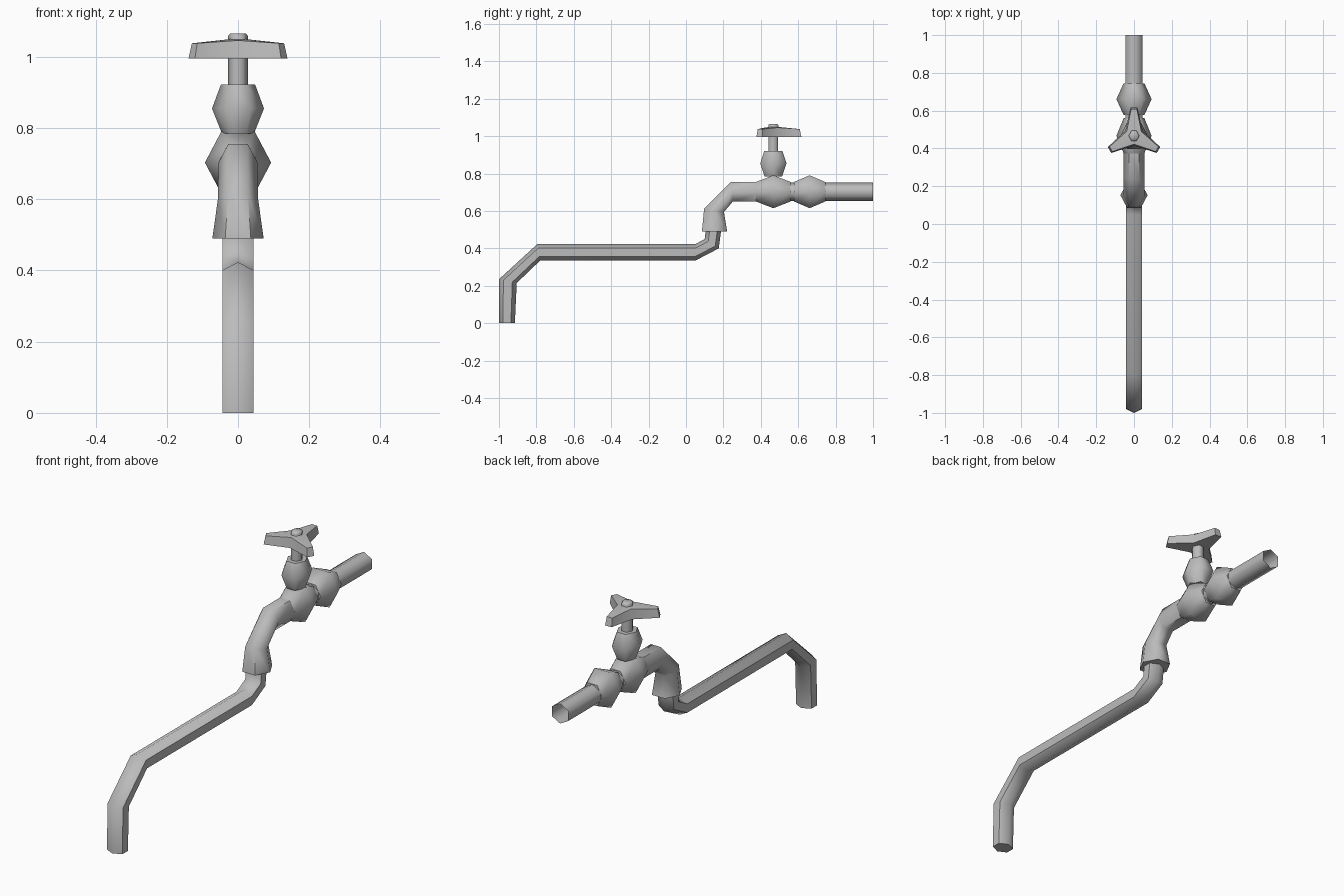
import bpy
import bmesh
from math import radians, cos, sin, pi

cube = bpy.data.objects.get("Cube")
if cube:
    bpy.data.objects.remove(cube)

metal = bpy.data.materials.new("grey_metal")
metal.use_nodes = True
GREY = (0.5, 0.5, 0.5, 1)
metal.diffuse_color = GREY
metal.node_tree.nodes["Principled BSDF"].inputs["Base Color"].default_value = GREY

AXIS_Y = 0.467   # valve axis
PIPE_Z = 0.703   # supply pipe axis


def finish(name, bm, smooth=radians(62)):
    bmesh.ops.recalc_face_normals(bm, faces=bm.faces)
    mesh = bpy.data.meshes.new(name)
    bm.to_mesh(mesh)
    bm.free()
    obj = bpy.data.objects.new(name, mesh)
    bpy.context.collection.objects.link(obj)
    mesh.materials.append(metal)
    bpy.ops.object.select_all(action='DESELECT')
    obj.select_set(True)
    bpy.context.view_layer.objects.active = obj
    bpy.ops.object.shade_smooth_by_angle(angle=smooth)
    return obj


def loft(name, rings, point_on_x, cap_start=True, cap_end=True):
    """Hexagonal skin; each ring is (y, z) of both rims plus half width in x."""
    bm = bmesh.new()
    turn = 0 if point_on_x else pi / 6
    sx = 1 if point_on_x else 1 / cos(pi / 6)
    sn = 1 / cos(pi / 6) if point_on_x else 1
    loops = []
    for (ay, az), (by, bz), w in rings:
        cy, cz, hy, hz = (ay + by) / 2, (az + bz) / 2, (ay - by) / 2, (az - bz) / 2
        loop = []
        for k in range(6):
            t = turn + k * pi / 3
            n = sn * sin(t)
            loop.append(bm.verts.new((w * sx * cos(t), cy + hy * n, cz + hz * n)))
        loops.append(loop)
    for lo, hi in zip(loops, loops[1:]):
        for k in range(6):
            j = (k + 1) % 6
            bm.faces.new((lo[k], lo[j], hi[j], hi[k]))
    if cap_start:
        bm.faces.new(loops[0])
    if cap_end:
        bm.faces.new(loops[-1])
    return finish(name, bm)


def across(y, h, w):
    return (y, PIPE_Z + h), (y, PIPE_Z - h), w


def upright(z, h, w):
    return (AXIS_Y - h, z), (AXIS_Y + h, z), w


# Long bent spout
W = 0.043
loft("spout", [
    ((-1.0, 0), (-0.915, 0), W),
    ((-1.0, 0.235), (-0.905, 0.215), W),
    ((-0.795, 0.423), (-0.78, 0.335), W),
    ((0.05, 0.423), (0.05, 0.335), W),
    ((0.10, 0.45), (0.175, 0.40), W),
    ((0.105, 0.49), (0.187, 0.49), W),
    ((0.11, 0.55), (0.19, 0.55), W),
], point_on_x=False)

# Flared elbow leading down from the valve
loft("elbow", [
    ((0.085, 0.49), (0.22, 0.49), 0.072),
    ((0.097, 0.613), (0.203, 0.595), 0.056),
    ((0.24, 0.755), (0.25, 0.65), 0.055),
    ((0.40, 0.755), (0.40, 0.65), 0.055),
], point_on_x=True)

# Supply pipe, open at the back
loft("supply_pipe", [across(0.54, 0.05, 0.045), across(1.0, 0.05, 0.045)],
     point_on_x=False, cap_end=False)

# Swollen collars along the supply pipe
for name, y, half in (("valve_body", AXIS_Y, 0.093), ("pipe_collar", 0.661, 0.084)):
    loft(name, [across(y - half, 0.052, 0.055), across(y, 0.088, 0.093),
                across(y + half, 0.052, 0.055)], point_on_x=True)

# Bonnet, stem and hub on the vertical axis
loft("bonnet", [upright(0.785, 0.047, 0.045), upright(0.855, 0.07, 0.073),
                upright(0.922, 0.048, 0.048)], point_on_x=True)
loft("stem", [upright(0.91, 0.026, 0.028), upright(1.0, 0.026, 0.028)], point_on_x=True)
loft("handle_hub", [upright(1.03, 0.027, 0.028), upright(1.058, 0.027, 0.028),
                    upright(1.065, 0.022, 0.023)], point_on_x=True)

# Three-armed handle with tapered sides
bm = bmesh.new()


def star(reach, half_tip, notch, z_tip, z_notch):
    loop = []
    for k in range(3):
        a = pi / 2 + k * 2 * pi / 3
        for side in (-half_tip, half_tip):
            x = reach * cos(a) - side * sin(a)
            y = reach * sin(a) + side * cos(a)
            loop.append(bm.verts.new((x, AXIS_Y + y, z_tip)))
        b = a + pi / 3
        loop.append(bm.verts.new((notch * cos(b), AXIS_Y + notch * sin(b), z_notch)))
    return loop


base = star(0.15, 0.018, 0.053, 0.996, 0.996)
top = star(0.141, 0.015, 0.045, 1.038, 1.046)
centre = bm.verts.new((0, AXIS_Y, 1.052))
bm.faces.new(base)
for k in range(len(base)):
    j = (k + 1) % len(base)
    bm.faces.new((base[k], base[j], top[j], top[k]))
    bm.faces.new((top[k], top[j], centre))
finish("handle", bm, radians(50))
